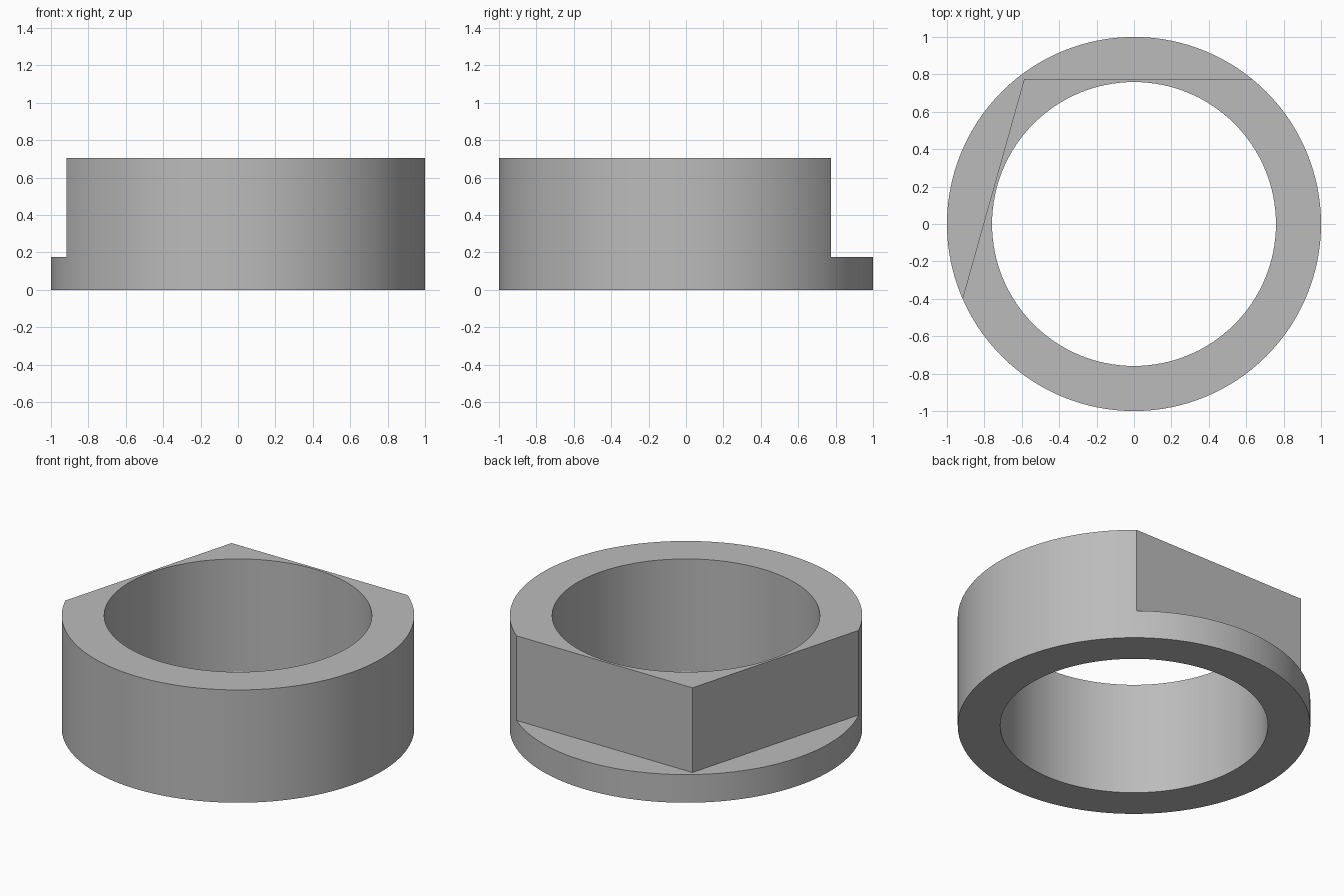
import bpy
import bmesh
from math import cos, sin, radians, tau
from mathutils import Matrix

OUTER, INNER, HEIGHT = 1.0, 0.759, 0.706
LEDGE = 0.176          # height at which the flats start
FLAT_DISTANCE = 0.775  # from the axis to each flat
FLAT_ANGLES = (90, 164.3)
SEGMENTS = 128

cube = bpy.data.objects.get("Cube")
if cube:
    bpy.data.objects.remove(cube, do_unlink=True)

grey = bpy.data.materials.new("plain_grey")
grey.use_nodes = True
colour = (0.5, 0.5, 0.5, 1)
grey.diffuse_color = colour
grey.node_tree.nodes["Principled BSDF"].inputs["Base Color"].default_value = colour


def add_object(name, bm):
    bmesh.ops.recalc_face_normals(bm, faces=bm.faces)
    mesh = bpy.data.meshes.new(name)
    bm.to_mesh(mesh)
    bm.free()
    mesh.materials.append(grey)
    obj = bpy.data.objects.new(name, mesh)
    bpy.context.collection.objects.link(obj)
    return obj


# Collar: a rectangular section swept round the axis
bm = bmesh.new()
section = [(INNER, 0), (OUTER, 0), (OUTER, HEIGHT), (INNER, HEIGHT)]
rings = [[bm.verts.new((r * cos(tau * i / SEGMENTS), r * sin(tau * i / SEGMENTS), z))
          for r, z in section] for i in range(SEGMENTS)]
for i, ring in enumerate(rings):
    after = rings[(i + 1) % SEGMENTS]
    for k in range(4):
        j = (k + 1) % 4
        bm.faces.new((ring[k], after[k], after[j], ring[j]))
collar = add_object("collar", bm)

# Flats: one box cutter per flat, standing on the ledge
for number, angle in enumerate(FLAT_ANGLES):
    bm = bmesh.new()
    bmesh.ops.create_cube(bm, size=1, matrix=(
        Matrix.Rotation(radians(angle), 4, "Z")
        @ Matrix.Translation((FLAT_DISTANCE + 0.5, 0, LEDGE + 0.5))
        @ Matrix.Diagonal((1, 3, 1, 1))))
    cutter = add_object(f"flat_cutter_{number + 1}", bm)
    cutter.hide_render = True
    cutter.hide_set(True)
    cut = collar.modifiers.new("flat", "BOOLEAN")
    cut.operation = "DIFFERENCE"
    cut.solver = "EXACT"
    cut.object = cutter

# Apply the cuts and shade the round walls smooth
bpy.context.view_layer.objects.active = collar
collar.select_set(True)
for name in [m.name for m in collar.modifiers]:
    bpy.ops.object.modifier_apply(modifier=name)
for obj in [o for o in bpy.data.objects if o.name.startswith("flat_cutter")]:
    bpy.data.objects.remove(obj, do_unlink=True)
bpy.ops.object.shade_smooth_by_angle(angle=radians(30))
